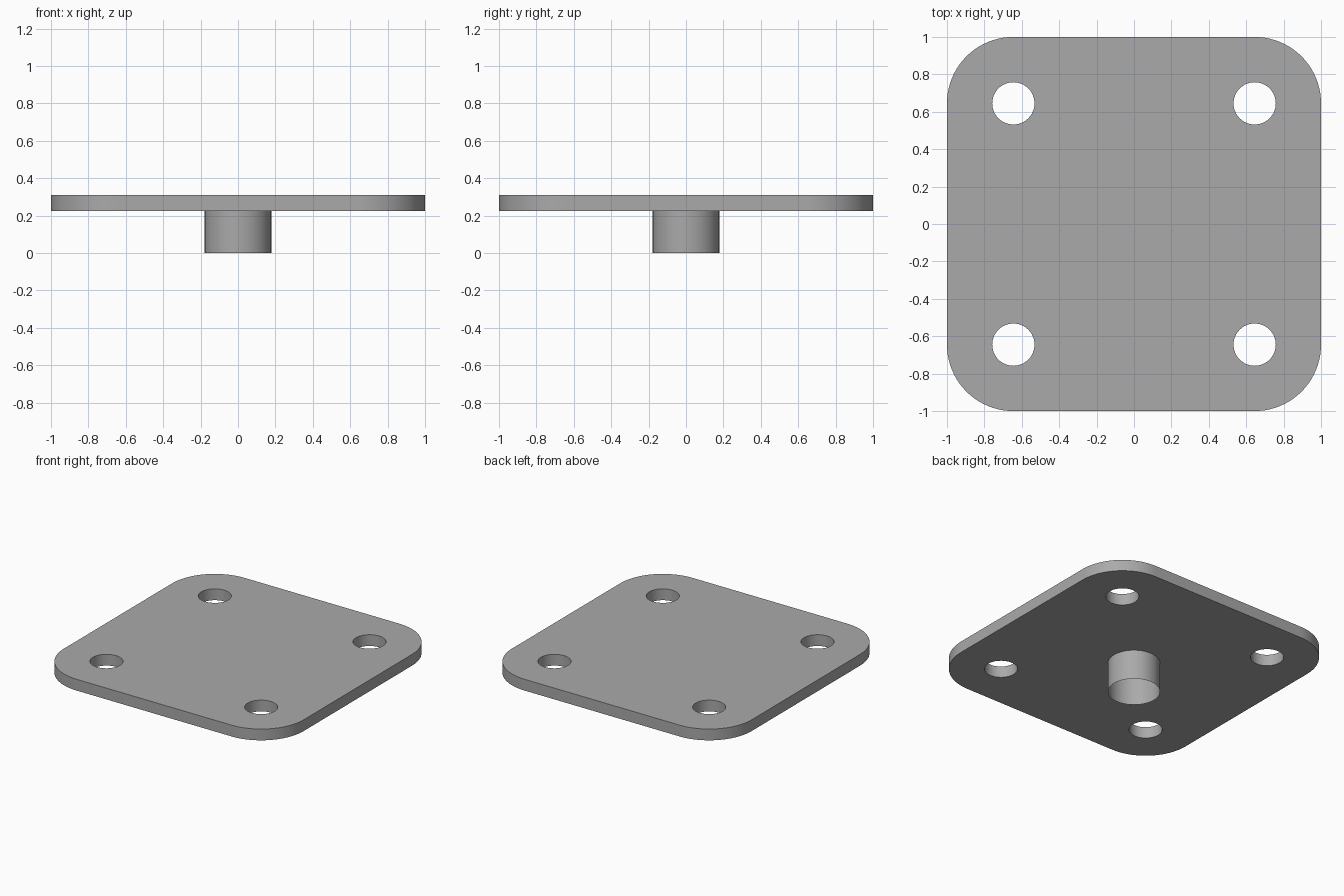
import bpy, bmesh, math

if "Cube" in bpy.data.objects:
    bpy.data.objects.remove(bpy.data.objects["Cube"])

grey = bpy.data.materials.new("plain grey")
grey.diffuse_color = (0.40, 0.40, 0.40, 1)
grey.use_nodes = True
grey.node_tree.nodes["Principled BSDF"].inputs["Base Color"].default_value = grey.diffuse_color

Z0, Z1 = 0.225, 0.31      # plate underside and top
C, R_CORNER = 0.645, 0.355  # corner / hole centre and corner radius
R_HOLE, R_PEG = 0.113, 0.178


def arc(cx, cy, r, a0, a1, n):
    return [(cx + r * math.cos(math.radians(a0 + (a1 - a0) * i / n)),
             cy + r * math.sin(math.radians(a0 + (a1 - a0) * i / n))) for i in range(n + 1)]


def smooth(ob):
    bpy.ops.object.select_all(action='DESELECT')
    ob.select_set(True)
    bpy.context.view_layer.objects.active = ob
    bpy.ops.object.shade_smooth_by_angle(angle=math.radians(30))


def link(name, bm):
    me = bpy.data.meshes.new(name)
    bm.to_mesh(me)
    bm.free()
    me.materials.append(grey)
    ob = bpy.data.objects.new(name, me)
    bpy.context.collection.objects.link(ob)
    smooth(ob)
    return ob


# Mounting plate: rounded square with four holes, filled and extruded
corners = [(C, C), (-C, C), (-C, -C), (C, -C)]
outline = [p for i, (x, y) in enumerate(corners)
           for p in arc(x, y, R_CORNER, 90 * i, 90 * i + 90, 20)]
loops = [outline] + [arc(x, y, R_HOLE, 0, 360, 48)[:-1] for x, y in corners]

bm = bmesh.new()
for loop in loops:
    vs = [bm.verts.new((x, y, Z0)) for x, y in loop]
    for a, b in zip(vs, vs[1:] + vs[:1]):
        bm.edges.new((a, b))
bmesh.ops.triangle_fill(bm, use_beauty=True, use_dissolve=False, edges=bm.edges[:], normal=(0, 0, 1))
res = bmesh.ops.extrude_face_region(bm, geom=bm.faces[:], use_keep_orig=True)
top = [g for g in res["geom"] if isinstance(g, bmesh.types.BMVert)]
bmesh.ops.translate(bm, verts=top, vec=(0, 0, Z1 - Z0))
bmesh.ops.recalc_face_normals(bm, faces=bm.faces[:])
link("mounting_plate", bm)

# Centre peg: thin-walled round sleeve, open at the bottom
bm = bmesh.new()
bmesh.ops.create_cone(bm, cap_ends=False, segments=64, radius1=R_PEG, radius2=R_PEG, depth=Z0)
bmesh.ops.translate(bm, verts=bm.verts[:], vec=(0, 0, Z0 / 2))
bmesh.ops.recalc_face_normals(bm, faces=bm.faces[:])
link("centre_peg", bm)
